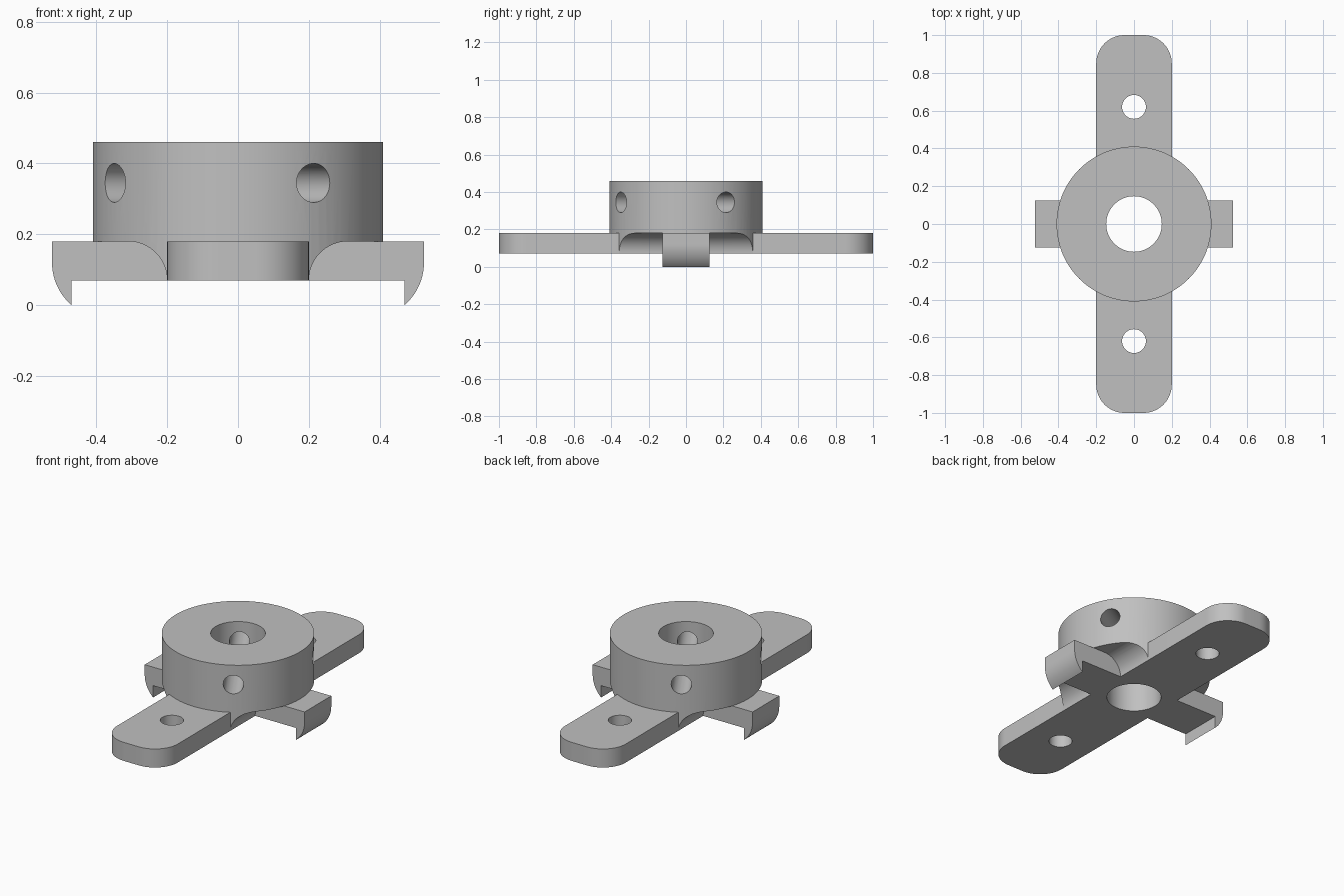
import bpy, bmesh
from math import sin, cos, pi, radians
from mathutils import Matrix, Vector

cube = bpy.data.objects.get("Cube")
if cube:
    bpy.data.objects.remove(cube, do_unlink=True)

grey = bpy.data.materials.new("light grey")
grey.use_nodes = True
COLOUR = (0.53, 0.53, 0.53, 1)
grey.diffuse_color = COLOUR
grey.node_tree.nodes["Principled BSDF"].inputs["Base Color"].default_value = COLOUR

BASE, DECK, TOP = 0.07, 0.18, 0.46   # underside, arm top, hub top
HUB_R, BAR_W, CLIP_W = 0.41, 0.2, 0.125


def arc(cx, cy, r, a0, a1, n=16):
    steps = [radians(a0 + (a1 - a0) * i / n) for i in range(n + 1)]
    return [(cx + r * cos(a), cy + r * sin(a)) for a in steps]


def prism(name, outline, start, end, along="z"):
    """Extrude a closed outline along z, or an xz outline along y."""
    bm = bmesh.new()
    place = (lambda u, v: (u, v, start)) if along == "z" else (lambda u, v: (u, start, v))
    face = bm.faces.new([bm.verts.new(place(u, v)) for u, v in outline])
    grown = bmesh.ops.extrude_face_region(bm, geom=[face])["geom"]
    shift = Vector((0, 0, end - start) if along == "z" else (0, end - start, 0))
    bmesh.ops.translate(bm, vec=shift, verts=[g for g in grown if isinstance(g, bmesh.types.BMVert)])
    bmesh.ops.recalc_face_normals(bm, faces=bm.faces)
    mesh = bpy.data.meshes.new(name)
    bm.to_mesh(mesh)
    bm.free()
    obj = bpy.data.objects.new(name, mesh)
    bpy.context.collection.objects.link(obj)
    mesh.materials.append(grey)
    return obj


def disc(r, n, x=0, y=0):
    return arc(x, y, r, 0, 360, n)[:-1]


def combine(target, tool, operation):
    mod = target.modifiers.new(tool.name, "BOOLEAN")
    mod.object, mod.operation, mod.solver = tool, operation, "EXACT"
    bpy.context.view_layer.objects.active = target
    bpy.ops.object.modifier_apply(modifier=mod.name)
    bpy.data.objects.remove(tool, do_unlink=True)


# Hub, undercut on both sides so a fillet runs down to the long bar
body = prism("bracket_body", disc(HUB_R, 96), BASE, TOP)
fillet_r = DECK - BASE
for s in (1, -1):
    curve = arc(BAR_W + fillet_r, BASE, fillet_r, 180, 90)
    outline = curve + [(0.6, DECK), (0.6, -0.1), (BAR_W, -0.1)]
    combine(body, prism("undercut", [(s * x, z) for x, z in outline], -0.6, 0.6, "y"), "DIFFERENCE")

# Long mounting bar with rounded corners
R = 0.15
cx, cy = BAR_W - R, 1 - R
bar = (arc(cx, cy, R, 0, 90) + arc(-cx, cy, R, 90, 180)
       + arc(-cx, -cy, R, 180, 270) + arc(cx, -cy, R, 270, 360))
combine(body, prism("mounting_bar", bar, BASE, DECK), "UNION")

# Cross arm ending in a downward hook on each side
hook = [(0.525, DECK)] + arc(0.367, 0.12, 0.158, 0, -49.4) + [(0.47, BASE)]
cross = hook + [(-x, z) for x, z in reversed(hook)]
combine(body, prism("clip_arm", cross, -CLIP_W, CLIP_W, "y"), "UNION")

# Centre bore and the two bolt holes
combine(body, prism("centre_bore", disc(0.147, 64), -0.1, 0.6), "DIFFERENCE")
for y in (0.62, -0.62):
    combine(body, prism("bolt_hole", disc(0.063, 40, 0, y), -0.1, 0.6), "DIFFERENCE")

# Four radial set screw holes through the hub wall
for k in range(4):
    hole = prism("screw_hole", disc(0.055, 40), 0.06, 0.6)
    hole.data.transform(Matrix.Translation((0, 0, 0.345))
                        @ Matrix.Rotation(radians(31.5) + k * pi / 2, 4, "Z")
                        @ Matrix.Rotation(pi / 2, 4, "Y"))
    combine(body, hole, "DIFFERENCE")

# Smooth curved walls, keep edges crisp
bpy.ops.object.select_all(action="DESELECT")
body.select_set(True)
bpy.context.view_layer.objects.active = body
bpy.ops.object.shade_smooth_by_angle(angle=radians(30))
